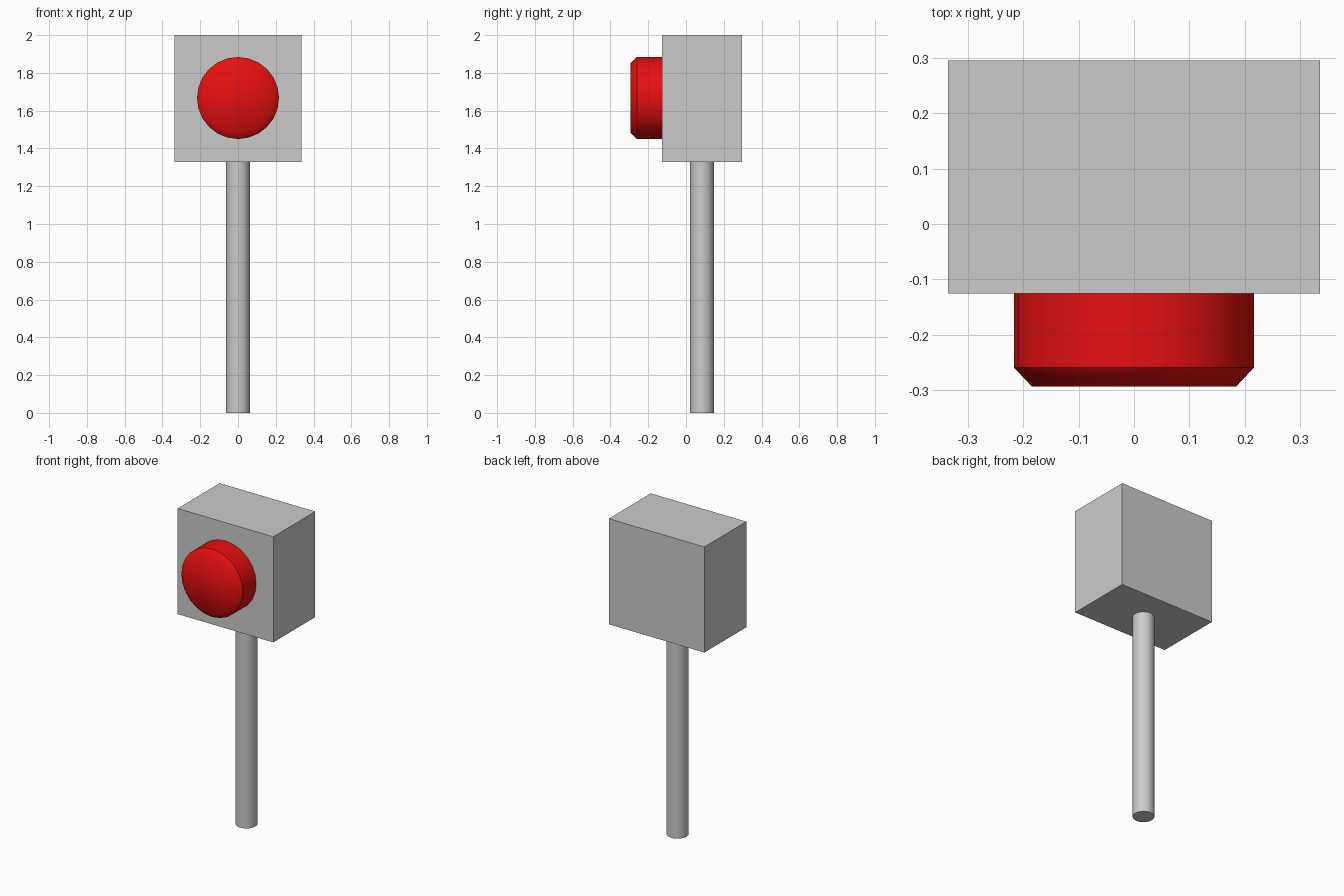
import bpy, bmesh, math
from mathutils import Matrix

if "Cube" in bpy.data.objects:
    bpy.data.objects.remove(bpy.data.objects["Cube"])


def finish(bm, name, smooth=False, sharp_angle=math.radians(35)):
    bmesh.ops.recalc_face_normals(bm, faces=bm.faces[:])
    for f in bm.faces:
        f.smooth = smooth
    for e in bm.edges:
        if len(e.link_faces) == 2:
            e.smooth = e.calc_face_angle() < sharp_angle
    mesh = bpy.data.meshes.new(name)
    bm.to_mesh(mesh)
    bm.free()
    obj = bpy.data.objects.new(name, mesh)
    bpy.context.collection.objects.link(obj)
    return obj


MID_Y = 0.085

# Housing box
bm = bmesh.new()
bmesh.ops.create_cube(bm, size=1, matrix=Matrix.Translation((0, MID_Y, 1.6635))
                      @ Matrix.Diagonal((0.674, 0.422, 0.673, 1)))
finish(bm, "housing")

# Support post
bm = bmesh.new()
bmesh.ops.create_cone(bm, cap_ends=True, segments=32, radius1=0.063, radius2=0.063,
                      depth=1.327, matrix=Matrix.Translation((0, MID_Y, 1.327 / 2)))
finish(bm, "post", smooth=True)

# Red push button: lofted rings, chamfered at the front
SIDES = 24
bm = bmesh.new()
rings = []
for radius, y in ((0.217, -0.126), (0.217, -0.26), (0.185, -0.294)):
    rings.append([bm.verts.new((radius * math.cos(a), y, 1.667 + radius * math.sin(a)))
                  for a in (2 * math.pi * i / SIDES for i in range(SIDES))])
for r0, r1 in zip(rings, rings[1:]):
    for i in range(SIDES):
        j = (i + 1) % SIDES
        bm.faces.new((r0[i], r0[j], r1[j], r1[i]))
bm.faces.new(rings[0])
bm.faces.new(rings[-1])
# The chamfer blends into the front face but meets the wall at a crisp edge
button = finish(bm, "button", smooth=True)
for e in button.data.edges:
    if all(button.data.vertices[v].co.y < -0.28 for v in e.vertices):
        e.use_edge_sharp = False

red = bpy.data.materials.new("red")
red.diffuse_color = (0.8, 0.005, 0.005, 1)
red.use_nodes = True
red.node_tree.nodes["Principled BSDF"].inputs["Base Color"].default_value = red.diffuse_color
button.data.materials.append(red)
